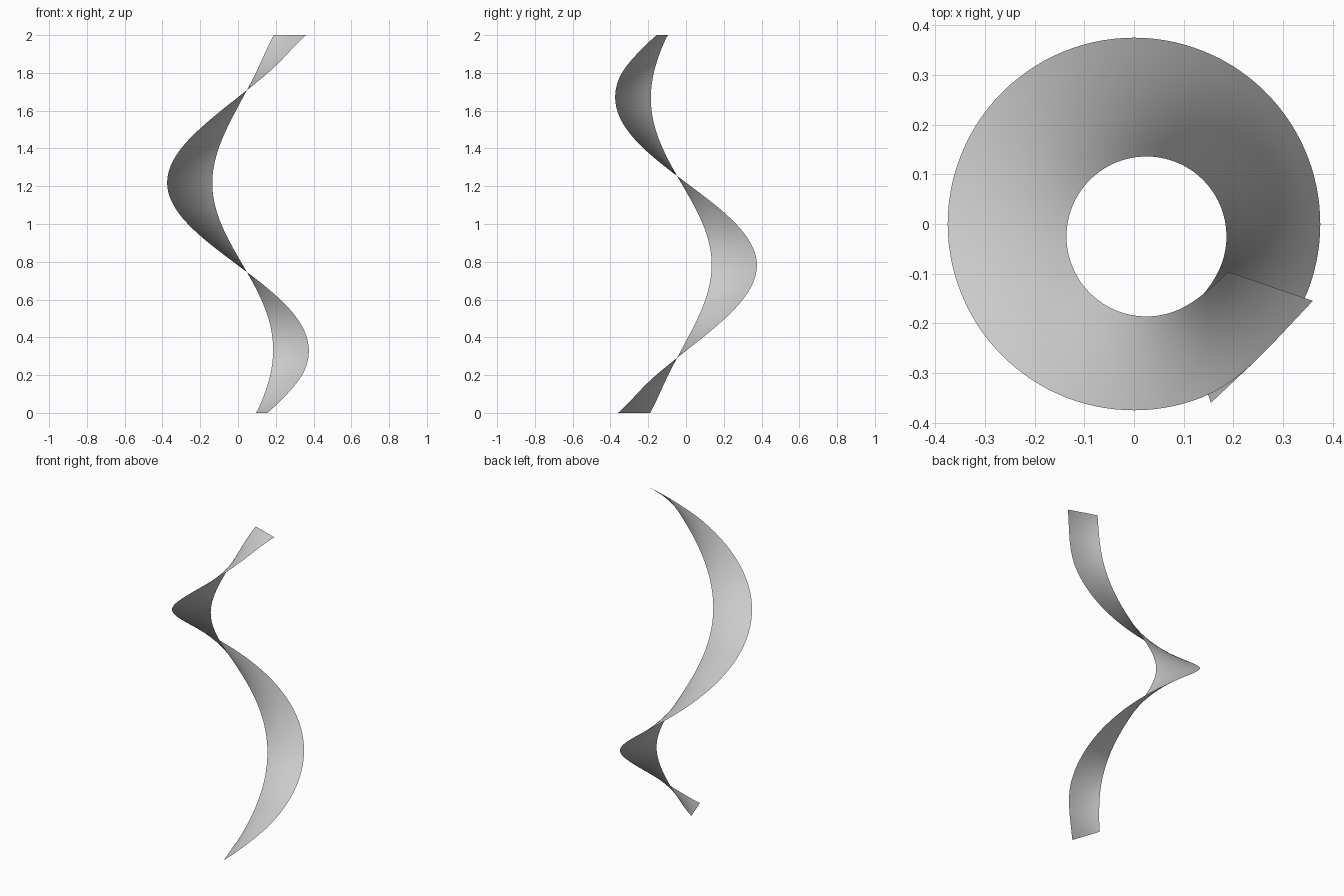
import bpy
import bmesh
from math import radians, cos, sin, sqrt

cube = bpy.data.objects.get("Cube")
if cube:
    bpy.data.objects.remove(cube, do_unlink=True)

AXIS_X, AXIS_Y = 0.047, -0.047
STEPS, COLUMNS = 128, 8


def edge_radius(turn, radius, offset, a, b):
    """Distance of an off-centre circular edge from the twist axis, flared at the ends."""
    t = radians(turn)
    r = offset * cos(t) + sqrt(radius ** 2 - (offset * sin(t)) ** 2)
    s = max(0, (abs(turn) - 150) / 56)
    return r + s * s * (a * s + b)


# Ribbon: a horizontal radial line swept up a twisting axis
bm = bmesh.new()
rows = []
for i in range(STEPS + 1):
    u = 2 * i / STEPS - 1
    turn = 175 * u + 31 * u ** 3
    inner = edge_radius(turn, 0.161, 0.031, 0.0237, -0.0057)
    outer = edge_radius(turn, 0.375, 0.0665, 0.089, -0.072)
    angle = radians(turn + 135)
    row = []
    for j in range(COLUMNS + 1):
        r = inner + (outer - inner) * j / COLUMNS
        row.append(bm.verts.new((AXIS_X + r * cos(angle), AXIS_Y + r * sin(angle), 1 + u)))
    rows.append(row)
for low, high in zip(rows, rows[1:]):
    for j in range(COLUMNS):
        bm.faces.new((low[j], low[j + 1], high[j + 1], high[j])).smooth = True

mesh = bpy.data.meshes.new("spiral_ribbon")
bm.to_mesh(mesh)
bm.free()
ribbon = bpy.data.objects.new("spiral_ribbon", mesh)
bpy.context.collection.objects.link(ribbon)

# Plain light grey
grey = bpy.data.materials.new("light_grey")
grey.use_nodes = True
colour = (0.6, 0.6, 0.6, 1)
grey.diffuse_color = colour
grey.node_tree.nodes["Principled BSDF"].inputs["Base Color"].default_value = colour
mesh.materials.append(grey)
